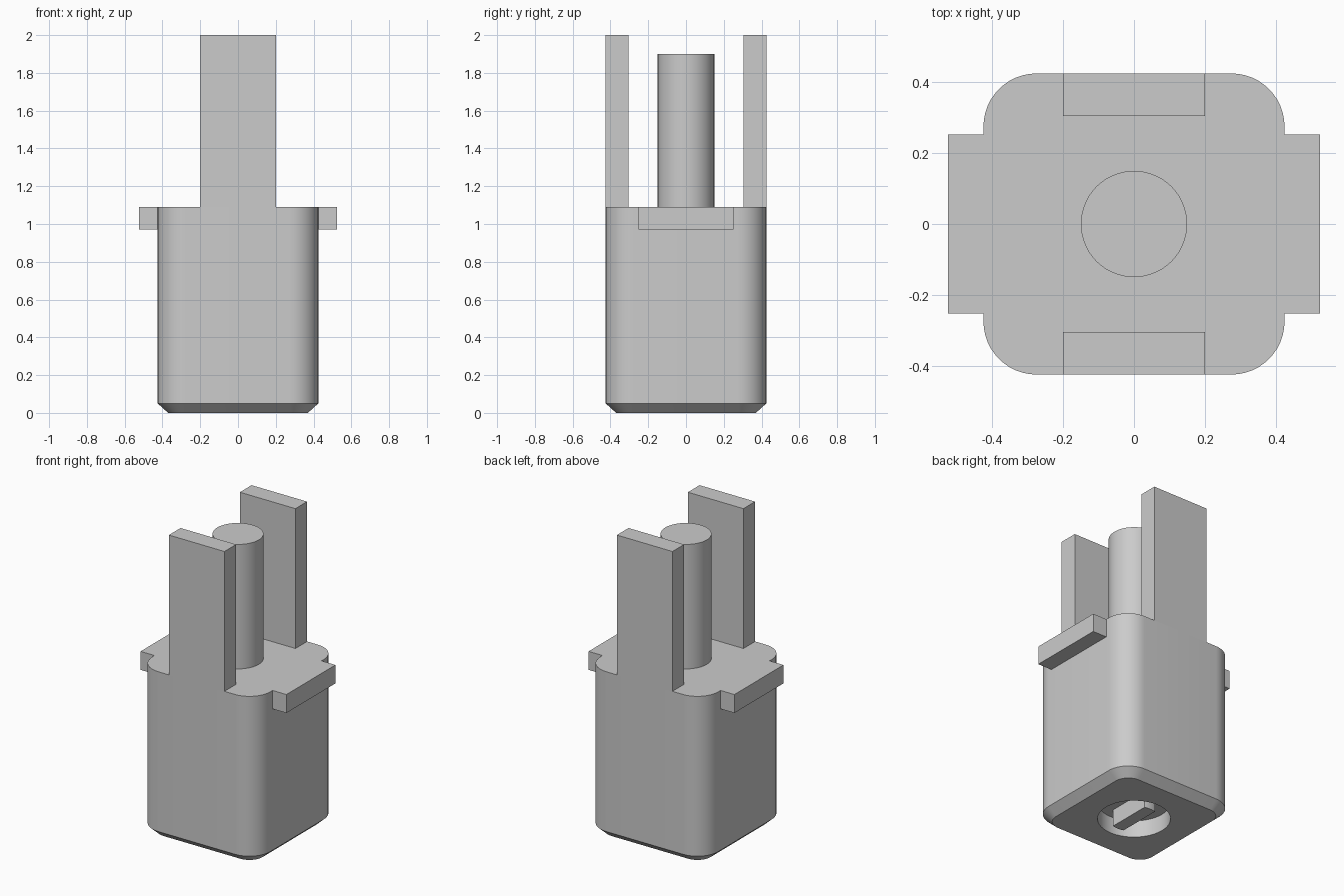
import bpy
import bmesh
from math import sin, cos, pi, asin

if "Cube" in bpy.data.objects:
    bpy.data.objects.remove(bpy.data.objects["Cube"], do_unlink=True)

# Single plain material
GREY = (0.6, 0.6, 0.6, 1)
grey = bpy.data.materials.new("plain grey")
grey.use_nodes = True
grey.diffuse_color = GREY
grey.node_tree.nodes["Principled BSDF"].inputs["Base Color"].default_value = GREY

HALF = 0.425      # half width of the body
TOP = 1.09        # top of the body
RECESS = 0.11     # depth of the round recess underneath
STEPS = 12        # segments in each rounded corner
PIN = 0.15        # pin radius


def rounded_square(half, radius, z):
    c = half - radius
    pts = []
    for k, (sx, sy) in enumerate([(1, 1), (-1, 1), (-1, -1), (1, -1)]):
        for j in range(STEPS + 1):
            a = (k + j / STEPS) * pi / 2
            pts.append((sx * c + radius * cos(a), sy * c + radius * sin(a), z))
    return pts


def circle(radius, z):
    n = 4 * (STEPS + 1)
    angles = [(i + 0.5) * 2 * pi / n for i in range(n)]
    return [(radius * cos(a), radius * sin(a), z) for a in angles]


def flatted_circle(radius, flat, z):
    # Circle cut by two flats at x = +-flat
    a0 = asin(flat / radius)
    pts = []
    for start in (pi / 2, 3 * pi / 2):
        for j in range(STEPS + 1):
            a = start - a0 + 2 * a0 * j / STEPS
            pts.append((radius * cos(a), radius * sin(a), z))
    return pts


def loft(name, loops):
    # Skin a stack of matching loops and cap both ends
    bm = bmesh.new()
    rings = [[bm.verts.new(p) for p in loop] for loop in loops]
    for a, b in zip(rings, rings[1:]):
        n = len(a)
        for i in range(n):
            j = (i + 1) % n
            bm.faces.new((a[i], a[j], b[j], b[i]))
    bm.faces.new(rings[0][::-1])
    bm.faces.new(rings[-1])
    bmesh.ops.recalc_face_normals(bm, faces=bm.faces)
    return finish(name, bm)


def box(name, lo, hi):
    bm = bmesh.new()
    bmesh.ops.create_cube(bm, size=1)
    for v in bm.verts:
        v.co = [h if c > 0 else l for c, l, h in zip(v.co, lo, hi)]
    return finish(name, bm)


def finish(name, bm):
    mesh = bpy.data.meshes.new(name)
    bm.to_mesh(mesh)
    bm.free()
    mesh.materials.append(grey)
    obj = bpy.data.objects.new(name, mesh)
    bpy.context.collection.objects.link(obj)
    bpy.ops.object.select_all(action="DESELECT")
    obj.select_set(True)
    bpy.context.view_layer.objects.active = obj
    bpy.ops.object.shade_smooth_by_angle(angle=pi / 6)
    return obj


# Body: recess floor, recess rim, chamfered foot, straight walls
loft("body", [
    circle(0.215, RECESS),
    circle(0.215, 0),
    rounded_square(HALF - 0.055, 0.095, 0),
    rounded_square(HALF, 0.15, 0.05),
    rounded_square(HALF, 0.15, TOP),
])

# Flat-sided key standing inside the recess
loft("recess_key", [flatted_circle(PIN, 0.04, z) for z in (0, RECESS)])

# Round pin on top
loft("centre_pin", [circle(PIN, z) for z in (TOP, 1.9)])

# Upright blades, front and back
box("front_blade", (-0.2, -HALF, TOP), (0.2, -0.305, 2))
box("back_blade", (-0.2, 0.305, TOP), (0.2, HALF, 2))

# Side tabs flush with the top of the body
box("left_tab", (HALF, -0.252, 0.97), (0.525, 0.252, TOP))
box("right_tab", (-0.525, -0.252, 0.97), (-HALF, 0.252, TOP))
